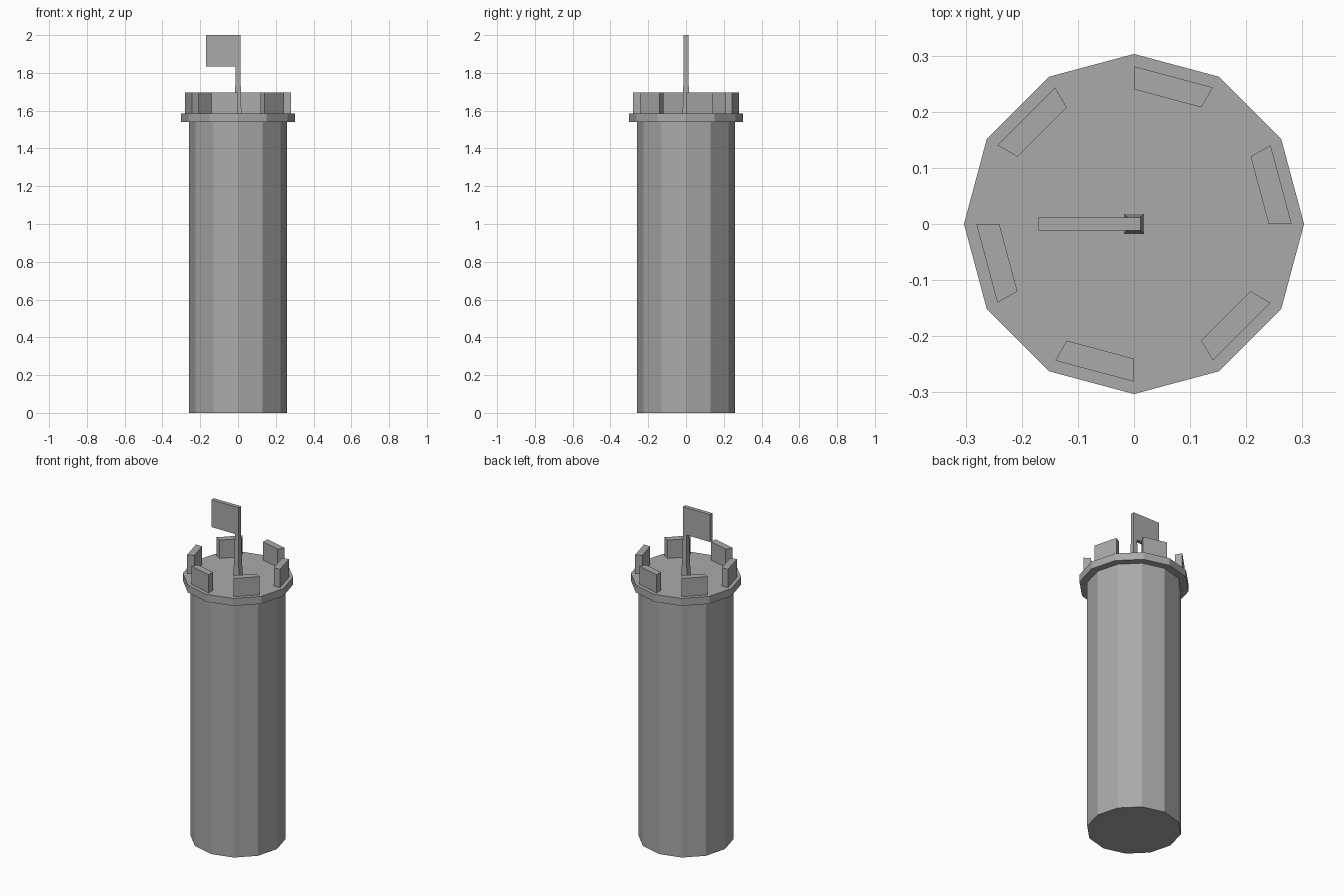
import bpy
import bmesh
from math import cos, sin, radians

cube = bpy.data.objects.get("Cube")
if cube:
    bpy.data.objects.remove(cube, do_unlink=True)

GREY = (0.4, 0.4, 0.4, 1.0)
stone = bpy.data.materials.new("grey_stone")
stone.use_nodes = True
stone.diffuse_color = GREY
stone.node_tree.nodes["Principled BSDF"].inputs["Base Color"].default_value = GREY


def loft(name, lower, upper, z0, z1):
    """Closed solid between two matching outlines at heights z0 and z1."""
    bm = bmesh.new()
    a = [bm.verts.new((x, y, z0)) for x, y in lower]
    b = [bm.verts.new((x, y, z1)) for x, y in upper]
    bm.faces.new(a[::-1])
    bm.faces.new(b)
    for i in range(len(a)):
        j = (i + 1) % len(a)
        bm.faces.new((a[i], a[j], b[j], b[i]))
    bmesh.ops.recalc_face_normals(bm, faces=bm.faces)
    mesh = bpy.data.meshes.new(name)
    bm.to_mesh(mesh)
    bm.free()
    mesh.materials.append(stone)
    obj = bpy.data.objects.new(name, mesh)
    bpy.context.collection.objects.link(obj)
    return obj


def polar(r, degrees):
    return r * cos(radians(degrees)), r * sin(radians(degrees))


def ring(r):
    return [polar(r, 30 * i) for i in range(12)]


def rect(x0, x1, h):
    return [(x0, -h), (x1, -h), (x1, h), (x0, h)]


# Twelve-sided shaft and overhanging platform
loft("tower_shaft", ring(0.26), ring(0.26), 0, 1.54)
loft("platform", ring(0.303), ring(0.303), 1.54, 1.585)

# Battlements on every other side of the platform
for i in range(6):
    start = 60 * i
    outline = [polar(0.281, start), polar(0.281, start + 30),
               polar(0.24, start + 30), polar(0.24, start)]
    loft(f"battlement_{i + 1}", outline, outline, 1.585, 1.695)

# Tapered square pole with a flag flying to the right
loft("flag_pole", rect(-0.018, 0.018, 0.018), rect(-0.012, 0.012, 0.012), 1.585, 1.835)
loft("flag", rect(-0.17, 0.012, 0.012), rect(-0.17, 0.012, 0.012), 1.835, 2.0)
